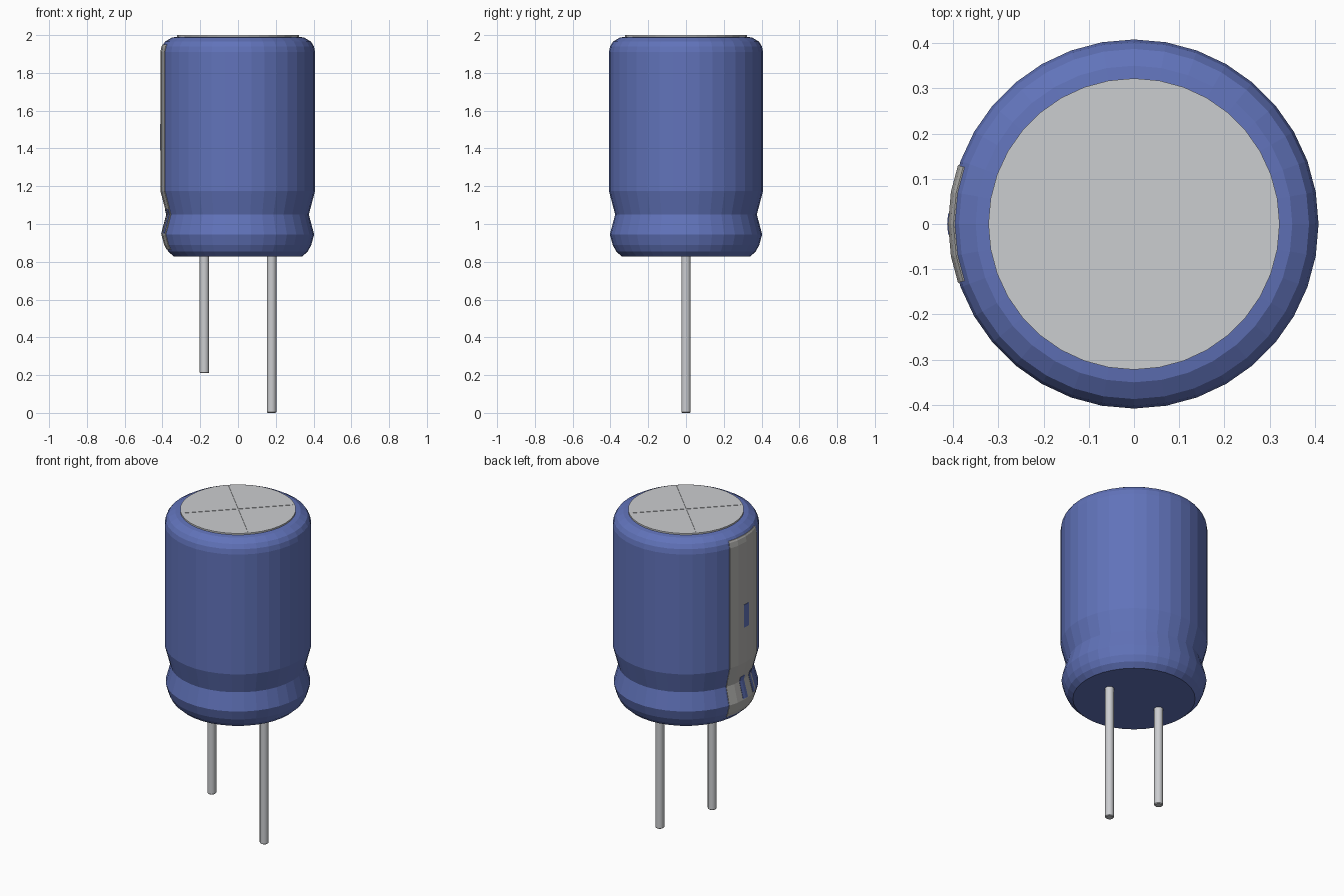
import bpy, bmesh, math

if "Cube" in bpy.data.objects:
    bpy.data.objects.remove(bpy.data.objects["Cube"])


def material(name, rgb):
    m = bpy.data.materials.new(name)
    m.diffuse_color = (*rgb, 1)
    m.use_nodes = True
    m.node_tree.nodes["Principled BSDF"].inputs["Base Color"].default_value = m.diffuse_color
    return m


BLUE = material("blue sleeve", (0.119, 0.171, 0.491))
METAL = material("bright metal", (0.60, 0.61, 0.63))
GREY = material("warm grey print", (0.45, 0.445, 0.43))

# Sleeve outline as (radius, height), bottom to top
PROFILE = [(0.34, 0.828), (0.37, 0.855), (0.388, 0.89), (0.403, 0.945),
           (0.375, 1.05), (0.408, 1.175), (0.408, 1.91), (0.402, 1.94),
           (0.387, 1.965), (0.35, 1.987), (0.322, 1.991)]
SIDES = 36


def make(name, bm, mat):
    bmesh.ops.recalc_face_normals(bm, faces=bm.faces)
    mesh = bpy.data.meshes.new(name)
    bm.to_mesh(mesh)
    bm.free()
    mesh.materials.append(mat)
    ob = bpy.data.objects.new(name, mesh)
    bpy.context.collection.objects.link(ob)
    return ob


def polar(r, a, z):
    return (r * math.cos(a), r * math.sin(a), z)


def revolve(name, profile, sides, mat, x=0):
    """Closed turned solid with flat ends."""
    bm = bmesh.new()
    rings = []
    for r, z in profile:
        pts = [polar(r, 2 * math.pi * i / sides, z) for i in range(sides)]
        rings.append([bm.verts.new((p[0] + x, p[1], p[2])) for p in pts])
    for a, b in zip(rings, rings[1:]):
        for i in range(sides):
            j = (i + 1) % sides
            bm.faces.new((a[i], a[j], b[j], b[i]))
    bm.faces.new(rings[0])
    bm.faces.new(rings[-1])
    return make(name, bm, mat)


def radius_at(z):
    for (r0, z0), (r1, z1) in zip(PROFILE, PROFILE[1:]):
        if z0 <= z <= z1:
            return r0 + (r1 - r0) * (z - z0) / (z1 - z0)


def print_band(name, degrees, z0, z1, height, mat):
    """Thin curved plate that follows the sleeve on its -x side."""
    zs = [z0] + [z for _, z in PROFILE if z0 < z < z1] + [z1]
    bm = bmesh.new()
    layers = []
    for off in (-0.002, height):
        grid = []
        for z in zs:
            row = []
            for d in degrees:
                # keep the plate on the flat facets of the sleeve
                t = math.radians((d % 10) - 5)
                r = radius_at(z) * math.cos(math.radians(5)) / math.cos(t) + off
                row.append(bm.verts.new(polar(r, math.radians(180 + d), z)))
            grid.append(row)
        layers.append(grid)
        for i in range(len(zs) - 1):
            for j in range(len(degrees) - 1):
                bm.faces.new((grid[i][j], grid[i][j + 1],
                              grid[i + 1][j + 1], grid[i + 1][j]))
    lo, hi = layers
    for i in range(len(zs) - 1):
        for j in (0, -1):
            bm.faces.new((lo[i][j], lo[i + 1][j], hi[i + 1][j], hi[i][j]))
    for j in range(len(degrees) - 1):
        for i in (0, -1):
            bm.faces.new((lo[i][j], lo[i][j + 1], hi[i][j + 1], hi[i][j]))
    return make(name, bm, mat)


# Can sleeve
revolve("sleeve", PROFILE, SIDES, BLUE)

# Metal top disc with a scored vent cross
disc = revolve("top_disc", [(0.322, 1.98), (0.322, 2.0)], SIDES, METAL)
for k, angle in enumerate((45, 135)):
    bm = bmesh.new()
    bmesh.ops.create_cube(bm, size=1)
    bmesh.ops.scale(bm, vec=(0.62, 0.004, 0.006), verts=bm.verts)
    cutter = make("vent_score_cutter_%d" % (k + 1), bm, METAL)
    cutter.location.z = 2.0
    cutter.rotation_euler.z = math.radians(angle)
    cutter.hide_render = True
    cutter.hide_viewport = False
    cutter.display_type = 'WIRE'
    mod = disc.modifiers.new("score", 'BOOLEAN')
    mod.operation = 'DIFFERENCE'
    mod.solver = 'EXACT'
    mod.object = cutter

# Polarity stripe and its marks
print_band("polarity_stripe", (-18.5, -10, 0, 10, 18.5), 0.865, 1.95, 0.003, GREY)
print_band("upper_minus_mark", (-3.2, 0, 3.2), 1.39, 1.53, 0.005, BLUE)
print_band("lower_minus_mark", (-3.2, 0, 3.2), 0.95, 1.08, 0.005, BLUE)
print_band("lower_side_mark", (12, 16), 0.95, 1.08, 0.005, BLUE)

# Wire leads, one short and one long
for name, x, bottom in (("short_lead", -0.178, 0.21), ("long_lead", 0.178, 0.0)):
    lead = revolve(name, [(0.021, bottom), (0.025, bottom + 0.004), (0.025, 0.85)],
                   12, METAL, x)
    bpy.context.view_layer.objects.active = lead
    lead.select_set(True)
    bpy.ops.object.shade_smooth_by_angle(angle=math.radians(35))
    lead.select_set(False)
